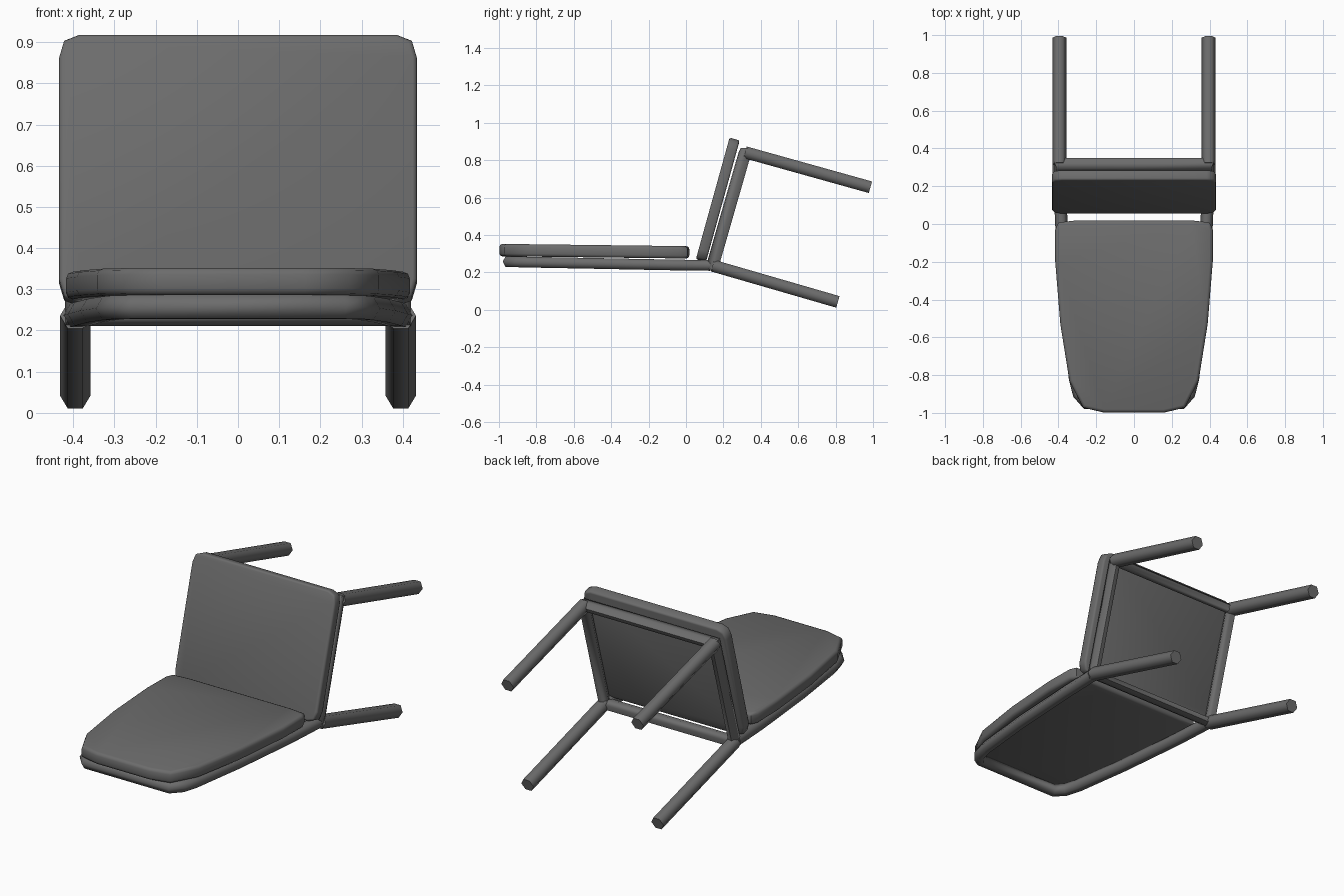
import bpy, bmesh
from math import radians
from mathutils import Matrix

if "Cube" in bpy.data.objects:
    bpy.data.objects.remove(bpy.data.objects["Cube"])

grey = bpy.data.materials.new("dark grey")
grey.use_nodes = True
colour = (0.15, 0.15, 0.15, 1)
grey.diffuse_color = colour
grey.node_tree.nodes["Principled BSDF"].inputs["Base Color"].default_value = colour


def finish(obj, angle):
    bpy.ops.object.select_all(action='DESELECT')
    obj.select_set(True)
    bpy.context.view_layer.objects.active = obj
    if obj.type == 'CURVE':
        bpy.ops.object.convert(target='MESH')
    bpy.ops.object.shade_smooth_by_angle(angle=radians(angle))


def tube(name, points, radius, closed=False, twist=0):
    """Six-sided tube along a path of straight runs."""
    curve = bpy.data.curves.new(name, 'CURVE')
    curve.dimensions = '3D'
    curve.bevel_depth = radius
    curve.bevel_resolution = 1
    curve.use_fill_caps = not closed
    spline = curve.splines.new('POLY')
    spline.points.add(len(points) - 1)
    for p, co in zip(spline.points, points):
        p.co = (*co, 1)
        p.tilt = radians(twist)
    spline.use_cyclic_u = closed
    curve.materials.append(grey)
    obj = bpy.data.objects.new(name, curve)
    bpy.context.collection.objects.link(obj)
    finish(obj, 65)


def cushion(name, half, thickness, centre, tilt, bevel):
    """Slab from the right half of an outline, mirrored, with rounded rims."""
    outline = half + [(-x, y) for x, y in reversed(half)]
    bm = bmesh.new()
    base = bm.faces.new([bm.verts.new((x, y, -thickness / 2)) for x, y in outline])
    top = bmesh.ops.extrude_face_region(bm, geom=[base])["geom"]
    bmesh.ops.translate(bm, vec=(0, 0, thickness),
                        verts=[v for v in top if isinstance(v, bmesh.types.BMVert)])
    bmesh.ops.recalc_face_normals(bm, faces=bm.faces)
    rims = [e for e in bm.edges if abs(e.verts[0].co.z - e.verts[1].co.z) < 0.001]
    bmesh.ops.bevel(bm, geom=rims, offset=bevel, segments=2, profile=0.5, affect='EDGES')
    bm.transform(Matrix.Translation(centre) @ Matrix.Rotation(radians(tilt), 4, 'X'))
    mesh = bpy.data.meshes.new(name)
    bm.to_mesh(mesh)
    bm.free()
    mesh.materials.append(grey)
    obj = bpy.data.objects.new(name, mesh)
    bpy.context.collection.objects.link(obj)
    finish(obj, 50)


# Padded seat, standing on its rear edge
cushion("seat_pad",
        [(0.385, -0.337), (0.422, -0.322), (0.434, -0.28),
         (0.434, 0.28), (0.422, 0.322), (0.385, 0.337)],
        0.056, (0, 0.17, 0.588), 74.5, 0.01)

# Tapered backrest, lying almost flat
cushion("backrest_pad",
        [(0.16, -0.998), (0.27, -0.972), (0.342, -0.83), (0.39, -0.53),
         (0.417, -0.2), (0.417, -0.03), (0.40, 0.008), (0.31, 0.018)],
        0.066, (0, 0, 0.307), -0.7, 0.016)

# Tube frame under the seat
low, high = (0.142, 0.236), (0.316, 0.842)
side = 0.395
tube("seat_frame", [(-side, *low), (side, *low), (side, *high), (-side, *high)],
     0.036, closed=True)

# Bent tube behind the backrest
arm = [(0.39, 0.13, 0.237), (0.38, -0.1, 0.24), (0.35, -0.5, 0.248),
       (0.312, -0.82, 0.254), (0.292, -0.90, 0.256), (0.25, -0.95, 0.257)]
tube("backrest_frame", arm + [(-x, y, z) for x, y, z in reversed(arm)], 0.033)

# Four legs pointing backwards
for label, sign in (("left", 1), ("right", -1)):
    x = sign * side
    tube("rear_leg_" + label, [(x, *low), (x, 0.812, 0.042)], 0.037)
    tube("front_leg_" + label, [(x, *high), (x, 0.986, 0.655)], 0.037)
